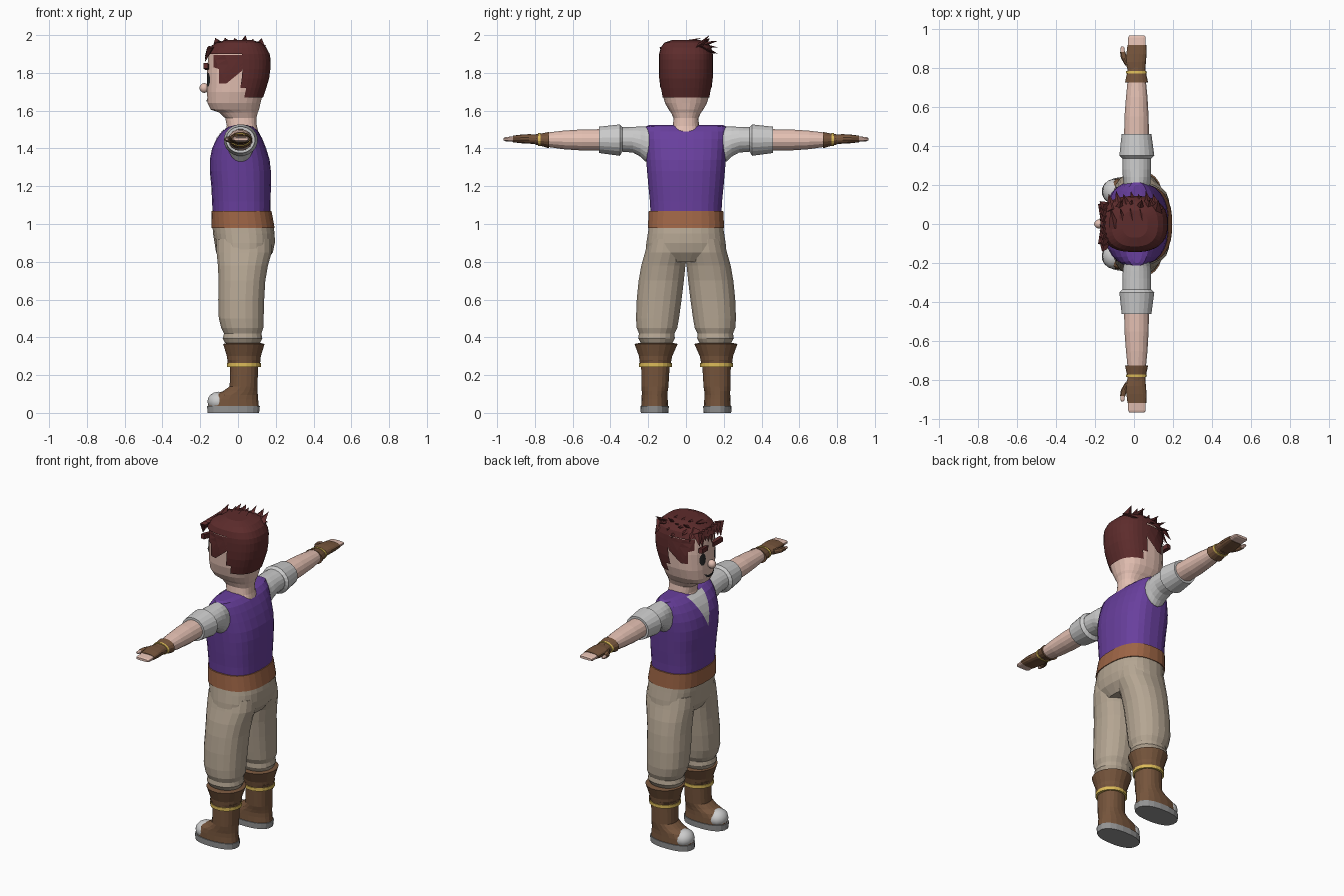
import bpy, bmesh, math
from mathutils import Vector, Matrix
from mathutils.bvhtree import BVHTree

COL = dict(skin=(.78, .53, .45), hair=(.11, .025, .025), purple=(.14, .05, .34), belt=(.34, .13, .06),
           pants=(.46, .38, .29), brown=(.18, .09, .045), gold=(.72, .5, .1), white=(.6, .6, .6),
           sole=(.3, .3, .3), dark=(.02, .02, .02))
MATS = {}
for n, c in COL.items():
    MATS[n] = bpy.data.materials.new(n)
    MATS[n].diffuse_color = (*c, 1)


def finish(name, bm, mat, smooth=False):
    me = bpy.data.meshes.new(name)
    bm.to_mesh(me)
    bm.free()
    ob = bpy.data.objects.new(name, me)
    bpy.context.collection.objects.link(ob)
    me.materials.append(MATS[mat])
    for p in me.polygons:
        p.use_smooth = smooth
    return ob


def loft(name, mat, rings, axis='z', n=20, e=2.0, s=1, caps=True, keep=None):
    """rings: (t, u0, u1, v0, v1); axis z: u=x v=y, axis y: u=x v=z. e: superellipse power, s: mirror in y."""
    bm = bmesh.new()
    loops = []
    for t, u0, u1, v0, v1 in rings:
        loop = []
        for i in range(n):
            a = 2 * math.pi * (i + .5) / n
            c, d = math.cos(a), math.sin(a)
            u = (u0 + u1) / 2 + (u1 - u0) / 2 * math.copysign(abs(c) ** (2 / e), c)
            v = (v0 + v1) / 2 + (v1 - v0) / 2 * math.copysign(abs(d) ** (2 / e), d)
            loop.append(bm.verts.new((u, s * v, t) if axis == 'z' else (u, s * t, v)))
        loops.append(loop)
    for a, b in zip(loops, loops[1:]):
        for i in range(n):
            j = (i + 1) % n
            bm.faces.new((a[i], a[j], b[j], b[i]))
    if caps:
        bm.faces.new(loops[0])
    bm.faces.new(loops[-1])
    bmesh.ops.recalc_face_normals(bm, faces=bm.faces)
    if keep:
        drop = [f for f in bm.faces if not keep(f.calc_center_median())]
        bmesh.ops.delete(bm, geom=drop, context='FACES')
    return finish(name, bm, mat)


def sym(rings):
    return [(t, a, b, -w, w) for t, a, b, w in rings]


def patch(name, mat, target, pts, axis='x', s=1, off=.004, cuts=4):
    """Flat outline (y,z) or (x,z) wrapped onto the target from -x or from the s*y side."""
    me = target.data
    tree = BVHTree.FromPolygons([v.co for v in me.vertices], [list(p.vertices) for p in me.polygons])
    bm = bmesh.new()
    bm.faces.new([bm.verts.new((-1, p, q) if axis == 'x' else (p, s, q)) for p, q in pts])
    bmesh.ops.triangulate(bm, faces=bm.faces)
    bmesh.ops.subdivide_edges(bm, edges=bm.edges, cuts=cuts, use_grid_fill=True)
    d = Vector((1, 0, 0)) if axis == 'x' else Vector((0, -s, 0))
    for v in bm.verts:
        hit = tree.ray_cast(v.co, d)[0] or tree.find_nearest(v.co)[0]
        v.co = hit - d * off
    return finish(name, bm, mat)


def spike(name, base, tip, r, flat=.5):
    base, tip = Vector(base), Vector(tip)
    d = tip - base
    m = Matrix.Translation((base + tip) / 2) @ d.to_track_quat('Z', 'Y').to_matrix().to_4x4() @ Matrix.Diagonal((1, flat, 1, 1))
    bm = bmesh.new()
    bmesh.ops.create_cone(bm, cap_ends=True, segments=4, radius1=r, radius2=0, depth=d.length, matrix=m)
    return finish(name, bm, 'hair')


def ball(name, mat, loc, size, seg=12):
    bm = bmesh.new()
    bmesh.ops.create_uvsphere(bm, u_segments=seg, v_segments=8, radius=1,
                              matrix=Matrix.Translation(loc) @ Matrix.Diagonal((*size, 1)))
    return finish(name, bm, mat, True)


# head and neck
head = loft('head', 'skin', sym([(1.48, -.07, .11, .085), (1.52, -.06, .1, .07), (1.56, -.068, .098, .066),
            (1.59, -.1, .105, .08), (1.605, -.145, .112, .092), (1.64, -.162, .12, .112), (1.7, -.165, .135, .128),
            (1.8, -.165, .155, .135), (1.9, -.158, .155, .133), (1.95, -.11, .12, .1)]), n=24, e=2.5)
ball('nose', 'skin', (-.178, 0, 1.72), (.026, .024, .026))
for s in (-1, 1):
    eye = [(s * .06 + .02 * math.cos(k * math.pi / 6), 1.765 + .038 * math.sin(k * math.pi / 6)) for k in range(12)]
    patch('eye', 'dark', head, eye, cuts=1)
    bm = bmesh.new()
    bmesh.ops.create_cube(bm, size=1, matrix=Matrix.Translation((-.166, s * .066, 1.833))
                          @ Matrix.Rotation(s * .12, 4, 'X') @ Matrix.Rotation(s * .15, 4, 'Z') @ Matrix.Diagonal((.024, .075, .028, 1)))
    finish('eyebrow', bm, 'hair')
patch('mouth', 'dark', head, [(-.05, 1.672), (-.02, 1.656), (.02, 1.656), (.05, 1.672), (.03, 1.645), (0, 1.638), (-.03, 1.645)], cuts=1)

# hair: shell open at the face, sideburns, fringe and swept spikes
hair_rings = [(1.67, -.17, .133, .127), (1.72, -.172, .15, .136), (1.77, -.173, .165, .142), (1.82, -.173, .172, .144),
              (1.87, -.173, .173, .144), (1.9, -.172, .168, .143), (1.935, -.15, .15, .134), (1.96, -.115, .122, .115),
              (1.975, -.06, .07, .07)]
hair = loft('hair_shell', 'hair', sym(hair_rings), n=36, e=2.5, caps=False,
            keep=lambda c: c.z > 1.9 or c.x > .0 + max(0, 1.82 - c.z) * .23)
for s in (-1, 1):
    patch('sideburn', 'hair', head, [(-.13, 1.895), (-.13, 1.83), (-.1, 1.82), (-.1, 1.745), (-.06, 1.745),
                                     (-.06, 1.81), (.02, 1.81), (.05, 1.895)], 'y', s, .007, 2)
for i in range(8):
    y = -.105 + i * .03
    spike('fringe_lock', (-.145, y - .015, 1.935), (-.176, y + .012, 1.855 + .015 * (i % 3)), .028)
for i in range(7):
    x = -.11 + i * .038
    spike('swept_lock', (x, .07, 1.945), (x - .02, .155 + .015 * (i % 2), 1.9 + .035 * (i % 3)), .032)
for x, z in ((-.065, 1.985), (-.01, 1.975), (.04, 2.0), (.08, 1.98), (.125, 1.985)):
    spike('crown_lock', (x - .015, .06, 1.935), (x, .125, z), .035)
for x in (-.1, -.05, 0, .05):
    spike('top_lock', (x, -.02, 1.955), (x - .02, .08, 1.985), .03)

# torso, shirt opening and belt
vest = loft('vest', 'purple', sym([(1.05, -.135, .172, .188), (1.12, -.138, .173, .192), (1.2, -.142, .175, .2),
            (1.28, -.15, .175, .207), (1.34, -.15, .168, .212), (1.4, -.138, .15, .217), (1.45, -.115, .13, .22),
            (1.49, -.085, .108, .22), (1.515, -.05, .08, .216), (1.523, -.02, .05, .2)]), n=28, e=2.6)
patch('shirt_front', 'white', vest, [(-.075, 1.512), (0, 1.33), (.075, 1.512)], cuts=8)
loft('belt', 'belt', sym([(.978, -.14, .195, .203), (1.07, -.142, .178, .198)]), n=28, e=2.5)

# trousers
loft('trouser_hips', 'pants', sym([(.8, -.09, .15, .12), (.85, -.117, .185, .215), (.9, -.125, .196, .211),
                                   (.95, -.133, .195, .203), (.99, -.136, .188, .197)]), n=28, e=2.4)
for s in (-1, 1):
    loft('trouser_leg', 'pants', [(.37, -.07, .118, .07, .24), (.395, -.082, .13, .058, .254), (.42, -.075, .125, .06, .25),
         (.45, -.09, .135, .045, .262), (.5, -.103, .137, .036, .266), (.6, -.106, .14, .022, .262), (.7, -.104, .146, .01, .252),
         (.78, -.108, .16, .002, .238), (.85, -.115, .18, -.01, .218), (.92, -.115, .18, -.01, .2)], s=s, e=2.2)
    # boots
    loft('boot_sole', 'sole', [(0, -.163, .113, .092, .24), (.036, -.165, .117, .09, .242)], s=s, e=2.4)
    loft('boot', 'brown', [(.034, -.158, .112, .094, .238), (.07, -.155, .108, .096, .236), (.095, -.13, .106, .097, .235),
         (.115, -.08, .105, .096, .235), (.14, -.045, .104, .092, .236), (.245, -.042, .107, .086, .238),
         (.28, -.058, .12, .078, .246)], s=s, e=2.3)
    loft('boot_cuff', 'brown', [(.26, -.055, .118, .08, .245), (.3, -.06, .122, .072, .25), (.365, -.08, .142, .043, .274),
                                (.37, -.06, .12, .065, .25)], s=s)
    loft('boot_band', 'gold', [(.244, -.06, .122, .074, .25), (.264, -.06, .122, .074, .25)], s=s)
    ball('toe_cap', 'white', (-.105, s * .166, .06), (.057, .064, .052))

    # sleeves
    loft('sleeve', 'white', [(.16, -.05, .08, 1.32, 1.515), (.215, -.055, .085, 1.33, 1.518), (.24, -.058, .088, 1.355, 1.517),
         (.28, -.06, .088, 1.377, 1.515), (.37, -.06, .088, 1.385, 1.512)], 'y', s=s)
    loft('sleeve_cuff', 'white', [(.335, -.06, .09, 1.385, 1.512), (.35, -.076, .105, 1.36, 1.528),
                                  (.46, -.064, .09, 1.375, 1.516)], 'y', s=s)
    # forearm, bracer, glove and fingers
    loft('forearm', 'skin', [(.44, -.052, .078, 1.387, 1.503), (.55, -.05, .076, 1.388, 1.502), (.65, -.042, .07, 1.395, 1.495),
                             (.75, -.032, .06, 1.41, 1.483)], 'y', n=16, s=s)
    loft('bracer', 'brown', [(.725, -.047, .073, 1.4, 1.488), (.775, -.036, .062, 1.415, 1.478), (.8, -.034, .058, 1.42, 1.475)],
         'y', n=16, s=s)
    loft('bracer_band', 'gold', [(.77, -.043, .067, 1.411, 1.483), (.783, -.041, .065, 1.412, 1.482)], 'y', n=16, s=s)
    loft('glove', 'brown', [(.79, -.034, .058, 1.422, 1.474), (.83, -.045, .062, 1.425, 1.476), (.87, -.04, .065, 1.427, 1.474),
                            (.915, -.034, .064, 1.432, 1.468)], 'y', n=16, e=2.5, s=s)
    loft('fingers', 'skin', [(.9, -.03, .06, 1.434, 1.466), (.955, -.03, .06, 1.438, 1.46), (.965, -.024, .054, 1.442, 1.456)],
         'y', n=16, e=3.5, s=s)
    loft('thumb', 'brown', [(.81, -.045, -.015, 1.43, 1.465), (.85, -.068, -.035, 1.432, 1.464), (.88, -.072, -.044, 1.436, 1.46)],
         'y', n=10, s=s)
    loft('thumb_tip', 'skin', [(.875, -.07, -.046, 1.437, 1.459), (.9, -.07, -.048, 1.44, 1.457), (.908, -.066, -.053, 1.444, 1.453)],
         'y', n=10, s=s)
